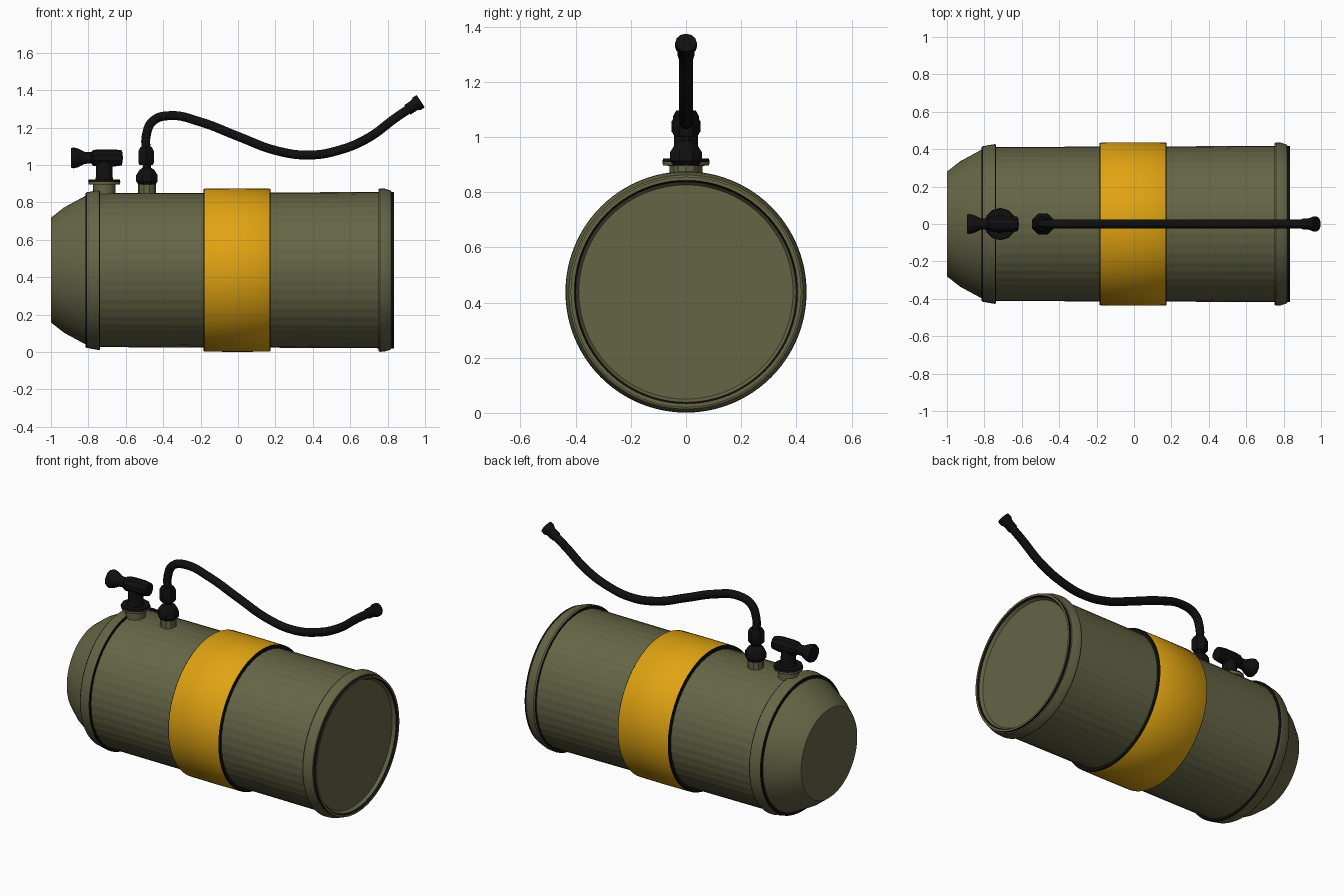
import bpy, bmesh, math
from mathutils import Vector, Matrix

if "Cube" in bpy.data.objects:
    bpy.data.objects.remove(bpy.data.objects["Cube"])


def material(name, rgb):
    m = bpy.data.materials.new(name)
    m.diffuse_color = (*rgb, 1)
    m.use_nodes = True
    m.node_tree.nodes["Principled BSDF"].inputs["Base Color"].default_value = m.diffuse_color
    return m


OLIVE = material("olive paint", (0.13, 0.13, 0.062))
YELLOW = material("yellow band", (0.75, 0.37, 0.006))
BLACK = material("black rubber", (0.005, 0.005, 0.0055))
CZ = 0.438  # height of the tank axis


def lathe(name, profile, mats, start=(0, 0, 0), axis=(0, 0, 1), sides=96,
          dark=(), turn=0.0, flutes=0, depth=0.0, angle=35):
    """Spin (radius, distance) points about an axis; radius 0 closes the end.
    Segments listed in dark take the second material."""
    bm = bmesh.new()
    rings = []
    for r, h in profile:
        if r == 0:
            rings.append([bm.verts.new((0, 0, h))] * sides)
            continue
        ring = []
        for i in range(sides):
            a = 2 * math.pi * i / sides + turn
            rr = r + depth * math.cos(flutes * a)
            ring.append(bm.verts.new((rr * math.cos(a), rr * math.sin(a), h)))
        rings.append(ring)
    for s in range(len(rings) - 1):
        lo, hi = rings[s], rings[s + 1]
        for i in range(sides):
            j = (i + 1) % sides
            quad = list(dict.fromkeys((lo[i], lo[j], hi[j], hi[i])))
            f = bm.faces.new(quad)
            f.material_index = 1 if s in dark else 0
    bmesh.ops.recalc_face_normals(bm, faces=bm.faces)
    q = Vector(axis).to_track_quat('Z', 'Y').to_matrix().to_4x4()
    bm.transform(Matrix.Translation(start) @ q)
    me = bpy.data.meshes.new(name)
    bm.to_mesh(me)
    bm.free()
    for m in mats:
        me.materials.append(m)
    ob = bpy.data.objects.new(name, me)
    bpy.context.collection.objects.link(ob)
    bpy.ops.object.select_all(action='DESELECT')
    ob.select_set(True)
    bpy.context.view_layer.objects.active = ob
    bpy.ops.object.shade_smooth_by_angle(angle=math.radians(angle))
    return ob


def along_x(name, profile, mats, **kw):
    return lathe(name, profile, mats, start=(0, 0, CZ), axis=(1, 0, 0), **kw)


# Tank: faintly fluted shell
along_x("tank_shell", [(0.411, -0.76), (0.413, 0), (0.417, 0.78)], [OLIVE],
        sides=192, flutes=48, depth=0.001)

# Tapered nose with flat end, and its collar with dark seams
along_x("nose_cone", [(0, -1.0), (0.28, -1.0), (0.335, -0.93), (0.40, -0.81)], [OLIVE], angle=25)
along_x("nose_collar",
        [(0.395, -0.815), (0.412, -0.815), (0.416, -0.808), (0.426, -0.752),
         (0.427, -0.744), (0.424, -0.738), (0.405, -0.738)],
        [OLIVE, BLACK], dark=(0, 1, 4, 5))

# Rear rim and recessed end plate
along_x("rear_rim",
        [(0.41, 0.752), (0.432, 0.752), (0.437, 0.76), (0.435, 0.785),
         (0.424, 0.818), (0.418, 0.820), (0.418, 0.834), (0.405, 0.834),
         (0.398, 0.822), (0.388, 0.805), (0, 0.805)],
        [OLIVE, BLACK], dark=(0, 5, 7))

# Yellow band with dark edges
along_x("middle_band",
        [(0.408, -0.184), (0.432, -0.184), (0.436, -0.178), (0.437, 0),
         (0.436, 0.168), (0.432, 0.174), (0.408, 0.174)],
        [YELLOW, BLACK], dark=(0, 1, 4, 5))

# Tap: olive base and flange, black stem, cross body and knob
TX = -0.715
lathe("tap_base", [(0.06, 0.82), (0.06, 0.895), (0.083, 0.897), (0.086, 0.91),
                   (0.083, 0.922), (0, 0.922)],
      [OLIVE, BLACK], start=(TX, 0, 0), sides=12, dark=(3, 4))
lathe("tap_stem", [(0.05, 0.915), (0.045, 0.935), (0.042, 1.03), (0, 1.03)],
      [BLACK], start=(TX, 0, 0), sides=12)
lathe("tap_cross_body",
      [(0, -0.893), (0.052, -0.893), (0.056, -0.88), (0.05, -0.855), (0.032, -0.82),
       (0.03, -0.785), (0.042, -0.775), (0.046, -0.74), (0.046, -0.66),
       (0.04, -0.62), (0, -0.615)],
      [BLACK], start=(0, 0, 1.038), axis=(1, 0, 0), sides=10, turn=math.pi / 10)

# Hose outlet: olive base, black cap and hexagonal nut
HX = -0.487
lathe("outlet_base", [(0.048, 0.82), (0.048, 0.91), (0, 0.91)],
      [OLIVE], start=(HX, 0, 0), sides=10)
lathe("outlet_cap",
      [(0, 0.897), (0.05, 0.897), (0.062, 0.912), (0.062, 0.945), (0.042, 0.975),
       (0.025, 0.985), (0.022, 1.01), (0, 1.01)],
      [BLACK], start=(HX, 0, 0), sides=8, turn=math.pi / 8)
lathe("hose_nut",
      [(0, 1.0), (0.04, 1.0), (0.047, 1.01), (0.047, 1.075), (0.036, 1.095), (0, 1.095)],
      [BLACK], start=(HX - 0.004, 0, 0), sides=6, turn=math.pi / 6)

# Flexible hose
path = [(-0.491, 1.07), (-0.49, 1.16), (-0.455, 1.235), (-0.36, 1.264), (-0.2, 1.23),
        (0, 1.153), (0.2, 1.078), (0.38, 1.053), (0.55, 1.082), (0.7, 1.147),
        (0.84, 1.25), (0.94, 1.317)]
cu = bpy.data.curves.new("hose", 'CURVE')
cu.dimensions = '3D'
cu.bevel_depth = 0.025
cu.bevel_resolution = 3
cu.resolution_u = 8
cu.use_fill_caps = True
sp = cu.splines.new('BEZIER')
sp.bezier_points.add(len(path) - 1)
for p, (x, z) in zip(sp.bezier_points, path):
    p.co = (x, 0, z)
    p.handle_left_type = p.handle_right_type = 'AUTO'
cu.materials.append(BLACK)
bpy.context.collection.objects.link(bpy.data.objects.new("hose", cu))

# Flared nozzle on the hose end
lathe("hose_nozzle",
      [(0, 0), (0.03, 0), (0.031, 0.045), (0.04, 0.062), (0.039, 0.086), (0, 0.086)],
      [BLACK], start=(0.905, 0, 1.294), axis=(0.83, 0, 0.55), sides=12)
